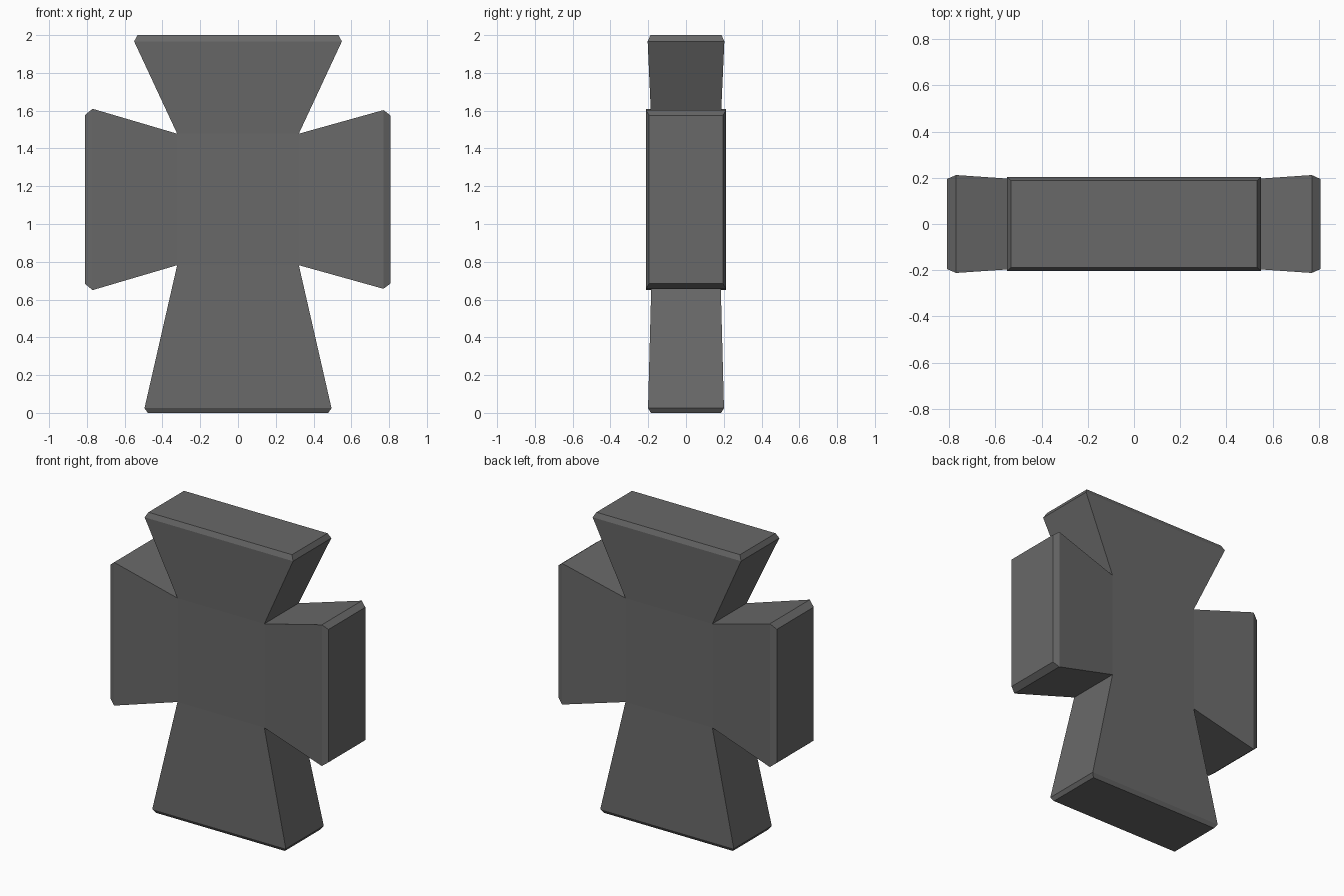
import bpy, bmesh
from mathutils import Vector

if "Cube" in bpy.data.objects:
    bpy.data.objects.remove(bpy.data.objects["Cube"])

stone = bpy.data.materials.new("dark grey stone")
stone.diffuse_color = (0.14, 0.14, 0.14, 1)
stone.use_nodes = True
stone.node_tree.nodes["Principled BSDF"].inputs["Base Color"].default_value = stone.diffuse_color

# Central block, from which the four arms are grown
CORE_X, CORE_Y, Z0, Z1 = 0.322, 0.181, 0.782, 1.478
CENTRE = Vector((0, 0, (Z0 + Z1) / 2))
bm = bmesh.new()
bmesh.ops.create_cube(bm, size=1)
for v in bm.verts:
    v.co = Vector((v.co.x * 2 * CORE_X, v.co.y * 2 * CORE_Y, v.co.z * (Z1 - Z0))) + CENTRE
bm.normal_update()


def core_face(direction):
    return max(bm.faces, key=lambda f: f.normal.dot(Vector(direction)))


def grow_arm(face, axis, rings):
    """Extrude a core face through rings of
    (position along axis, low and high across, half depth)."""
    across = 2 - axis
    for pos, low, high, depth in rings:
        mid = face.calc_center_median()[across]
        face = bmesh.ops.extrude_discrete_faces(bm, faces=[face])["faces"][0]
        for v in face.verts:
            v.co[across] = high if v.co[across] > mid else low
            v.co.y = depth if v.co.y > 0 else -depth
            v.co[axis] = pos


# Flared arms, each with a chamfered end
top, bottom = core_face((0, 0, 1)), core_face((0, 0, -1))
right, left = core_face((1, 0, 0)), core_face((-1, 0, 0))
grow_arm(top, 2, [(1.967, -0.55, 0.55, 0.203), (2.0, -0.532, 0.532, 0.188)])
grow_arm(bottom, 2, [(0.025, -0.495, 0.495, 0.201), (0.0, -0.478, 0.478, 0.186)])
grow_arm(right, 0, [(0.77, 0.657, 1.603, 0.212), (0.807, 0.685, 1.575, 0.195)])
grow_arm(left, 0, [(-0.77, 0.65, 1.61, 0.212), (-0.81, 0.683, 1.577, 0.195)])

bmesh.ops.recalc_face_normals(bm, faces=bm.faces[:])
mesh = bpy.data.meshes.new("stone_cross")
bm.to_mesh(mesh)
bm.free()
mesh.materials.append(stone)
cross = bpy.data.objects.new("stone_cross", mesh)
bpy.context.collection.objects.link(cross)
